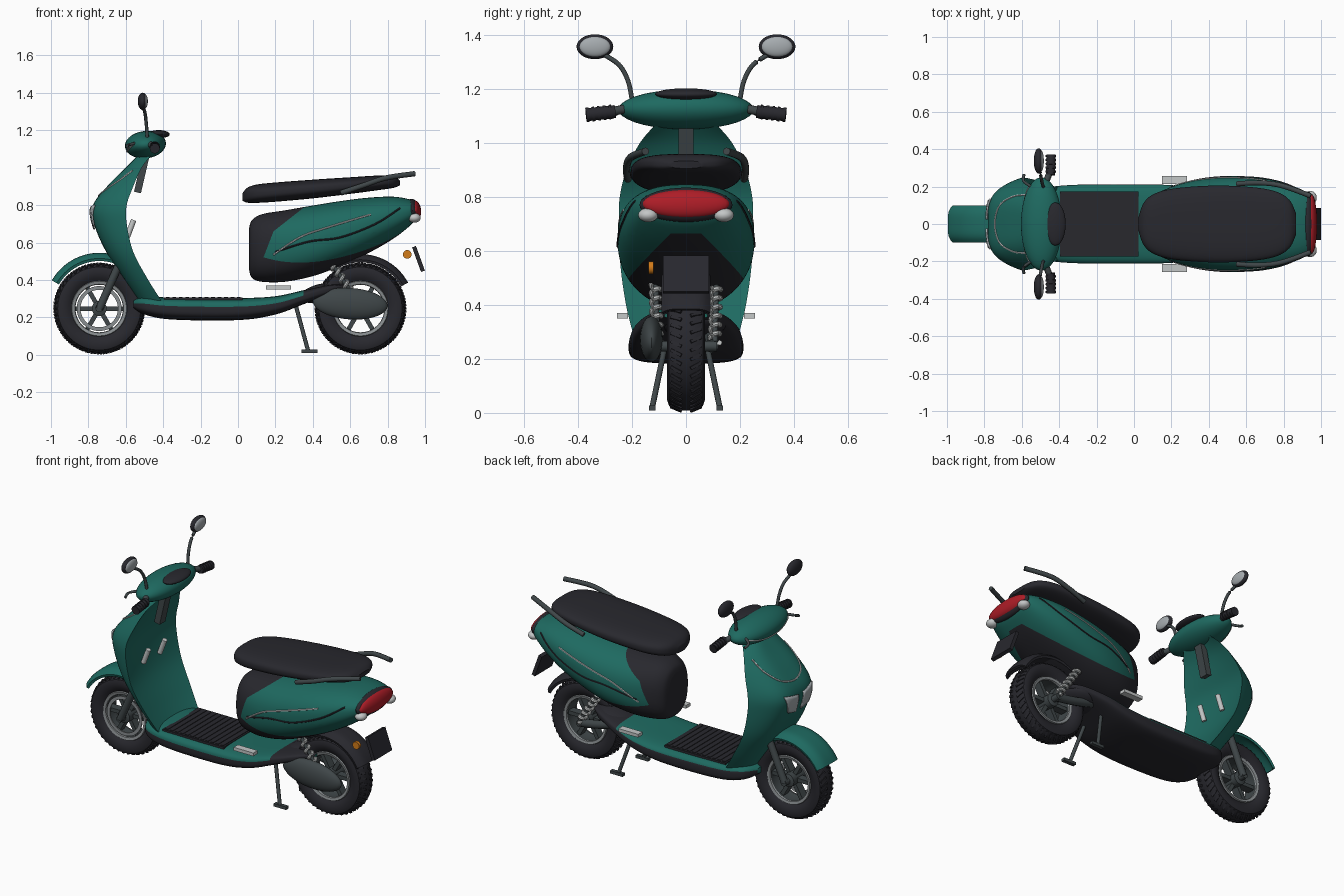
import bpy, bmesh
from math import sin, cos, pi, radians
from mathutils import Vector as V, Matrix as M
from mathutils.bvhtree import BVHTree

if "Cube" in bpy.data.objects:
    bpy.data.objects.remove(bpy.data.objects["Cube"])


def material(name, *rgb):
    m = bpy.data.materials.new(name)
    m.use_nodes = True
    m.diffuse_color = (*rgb, 1)
    bsdf = next(n for n in m.node_tree.nodes if n.type == 'BSDF_PRINCIPLED')
    bsdf.inputs["Base Color"].default_value = (*rgb, 1)
    return m


GREEN = material("teal_green", 0.013, 0.143, 0.118)
BLACK = material("black_plastic", 0.021, 0.021, 0.027)
GREY = material("dark_grey_metal", 0.05, 0.062, 0.066)
STEEL = material("steel", 0.25, 0.27, 0.28)
LIGHT = material("light_grey", 0.55, 0.57, 0.57)
GLASS = material("mirror_glass", 0.38, 0.41, 0.43)
RED = material("tail_red", 0.42, 0.012, 0.02)
AMBER = material("amber", 0.65, 0.2, 0.01)


def finish(name, bm, *mats):
    bmesh.ops.recalc_face_normals(bm, faces=bm.faces)
    me = bpy.data.meshes.new(name)
    bm.to_mesh(me)
    bm.free()
    for m in mats:
        me.materials.append(m)
    ob = bpy.data.objects.new(name, me)
    bpy.context.collection.objects.link(ob)
    bpy.ops.object.select_all(action='DESELECT')
    ob.select_set(True)
    bpy.context.view_layer.objects.active = ob
    bpy.ops.object.shade_smooth_by_angle(angle=radians(40))
    return ob


def spline(keys, n=6):
    """Smooth rows through the key rows."""
    k = [keys[0], *keys, keys[-1]]
    out = []
    for i in range(1, len(k) - 2):
        for s in range(n):
            t = s / n
            out.append([0.5 * (2 * b + (c - a) * t + (2 * a - 5 * b + 4 * c - d) * t * t
                               + (3 * b - a - 3 * c + d) * t ** 3)
                        for a, b, c, d in zip(k[i - 1], k[i], k[i + 1], k[i + 2])])
    return out + [list(keys[-1])]


def skin(rings, loop=False, pick=None):
    bm = bmesh.new()
    rows = [[bm.verts.new(p) for p in r] for r in rings]
    n = len(rows[0])
    for i in range(len(rows) - (not loop)):
        a, b = rows[i], rows[(i + 1) % len(rows)]
        for j in range(n):
            f = bm.faces.new((a[j], a[(j + 1) % n], b[(j + 1) % n], b[j]))
            f.material_index = pick(i, j / n) if pick else 0
    if not loop:
        bm.faces.new(rows[0])
        bm.faces.new(rows[-1])
    return bm


def hull(keys, e, n=48):
    """Rounded sections along x from rows of x, top, bottom, half width."""
    def pw(v):
        return (1 if v > 0 else -1) * abs(v) ** (2 / e)
    return [[(x, w * pw(cos(a)), (t + b) / 2 + (t - b) / 2 * pw(sin(a)))
             for a in (2 * pi * (j + 0.5) / n for j in range(n))]
            for x, t, b, w in spline(keys)]


def tube(name, pts, r, mat, smooth=True, n=10):
    pts = [V(p) for p in (spline(pts) if smooth and len(pts) > 2 else pts)]
    rings = []
    for i, p in enumerate(pts):
        d = (pts[min(i + 1, len(pts) - 1)] - pts[max(i - 1, 0)]).normalized()
        u = d.cross(V((0, 1, 0.01)) if abs(d.y) < 0.8 else V((0, 0, 1))).normalized()
        w = d.cross(u)
        rings.append([p + r * (u * cos(2 * pi * j / n) + w * sin(2 * pi * j / n)) for j in range(n)])
    return finish(name, skin(rings), mat)


def blob(name, c, r, mat, tilt=0):
    bm = bmesh.new()
    bmesh.ops.create_uvsphere(bm, u_segments=32, v_segments=18, radius=1, matrix=M.Translation(c)
                              @ M.Rotation(radians(tilt), 4, 'Y') @ M.Diagonal((*r, 1)))
    return finish(name, bm, mat)


def boxes(name, mat, placed):
    bm = bmesh.new()
    for c, size, rot in placed:
        bmesh.ops.create_cube(bm, size=1, matrix=M.Translation(c) @ rot @ M.Diagonal((*size, 1)))
    return finish(name, bm, mat)


def turn(deg, axis='Y'):
    return M.Rotation(radians(deg), 4, axis)


def lathe(name, c, profile, mat, n=64):
    """Spin a closed (radius, y) profile about the wheel axis."""
    rings = [[(c[0] + r * cos(a), c[1] + y, c[2] + r * sin(a)) for r, y in profile]
             for a in (2 * pi * i / n for i in range(n))]
    return finish(name, skin(rings, loop=True), mat)


def on_surface(ob, origins, d, lift):
    """Drop points on a part along direction d, lifted slightly off it."""
    tree = BVHTree.FromPolygons([v.co for v in ob.data.vertices], [p.vertices for p in ob.data.polygons])
    hits = [tree.ray_cast(V(o), V(d))[0] for o in origins]
    return [h - V(d) * lift for h in hits if h]


# Wheels
for label, x in (("front", -0.742), ("rear", 0.655)):
    c = (x, 0, 0.247)
    half = [(0.145, 0.045), (0.165, 0.06), (0.2, 0.07), (0.222, 0.062), (0.234, 0.04), (0.238, 0.015)]
    lathe(label + "_tyre", c, half + [(r, -y) for r, y in reversed(half)], BLACK)
    lathe(label + "_rim", c, [(0.13, 0.045), (0.148, 0.045), (0.148, -0.045), (0.13, -0.045), (0.137, 0)], GREY)
    lathe(label + "_hub", c, [(0.01, 0.07), (0.04, 0.06), (0.04, -0.06), (0.01, -0.07)], GREY, 32)
    for s in (-1, 1):
        lathe(label + "_rim_lip", c, [(r, s * y) for r, y in ((0.127, 0.043), (0.13, 0.052), (0.146, 0.056),
                                                              (0.15, 0.045))], STEEL)
    boxes(label + "_spokes", GREY, [(V(c) + turn(a) @ V((0.083, 0, 0)), (0.105, 0.05, 0.024), turn(a))
                                    for a in range(0, 360, 60)])
    boxes(label + "_tread", BLACK, [(V(c) + turn(a + s * 2) @ V((0.231, s * 0.036, 0)), (0.014, 0.045, 0.012),
                                     turn(a) @ turn(s * 25, 'X') @ turn(s * 20, 'Z'))
                                    for a in range(0, 360, 8) for s in (-1, 1)])
lathe("front_brake_disc", (-0.742, -0.05, 0.247),
      [(0.1, -0.004), (0.12, -0.004), (0.12, 0.004), (0.1, 0.004)], STEEL)


# Fenders
def fender(name, x, a0, a1, r, w, mat):
    rings = []
    for i in range(33):
        a = radians(a0 + (a1 - a0) * i / 32)
        sect = [(t, r - 0.03 * t ** 4) for t in (k / 6 for k in range(-6, 7))]
        sect += [(t * 0.95, q - 0.014) for t, q in reversed(sect)]
        rings.append([(x + q * cos(a), t * w, 0.25 + q * sin(a)) for t, q in sect])
    finish(name, skin(rings), mat)


fender("front_fender", -0.74, 150, 60, 0.295, 0.1, GREEN)
fender("rear_fender", 0.655, 28, 125, 0.288, 0.09, BLACK)

# Leg shield: rows of z, front x, rear x, half width
shield_rows = [(0.29, -0.53, -0.41, 0.195), (0.4, -0.605, -0.48, 0.222), (0.55, -0.705, -0.56, 0.243),
               (0.7, -0.77, -0.595, 0.248), (0.8, -0.775, -0.595, 0.245), (0.9, -0.7, -0.56, 0.22),
               (1.0, -0.6, -0.515, 0.17), (1.07, -0.53, -0.46, 0.11)]
rings = []
for z, xf, xr, w in spline(shield_rows):
    ts = [sin(pi / 2 * k / 16) for k in range(-16, 17)]
    front = [(xf + (xr - xf) * abs(t) ** 4, t * w, z) for t in ts]
    rear = [(xr - 0.025 * (1 - t * t), t * w * 0.99, z) for t in reversed(ts[1:-1])]
    rings.append(front + rear)
shield = finish("leg_shield", skin(rings), GREEN)
half = [(0.155, 0.985), (0.15, 0.93), (0.11, 0.88), (0.055, 0.858)]
trim = spline(half + [(0, 0.85)] + [(-y, z) for y, z in reversed(half)])
tube("shield_trim", on_surface(shield, [(-2, y, z) for y, z in trim], (1, 0, 0), 0), 0.005, LIGHT, False, 6)
for s, side in ((1, "left"), (-1, "right")):
    grid = [(-2, s * (0.025 + 0.11 * u / 6 * (0.7 + 0.3 * v / 6)), 0.67 + 0.11 * v / 6 + 0.02 * u / 6)
            for v in range(7) for u in range(7)]
    bm = bmesh.new()
    vs = [bm.verts.new(p) for p in on_surface(shield, grid, (1, 0, 0), 0.008)]
    for k in range(42):
        if k % 7 < 6:
            bm.faces.new((vs[k], vs[k + 1], vs[k + 8], vs[k + 7]))
    lamp = finish(side + "_front_lamp", bm, GLASS)
    lamp.modifiers.new("Thickness", 'SOLIDIFY').thickness = 0.009
    lamp.modifiers["Thickness"].offset = 0
    tube(side + "_bag_hook", [(-0.592, s * 0.08, 0.63), (-0.558, s * 0.08, 0.72)], 0.015, LIGHT)
    tube(side + "_fork", [(-0.615, s * 0.092, 0.53), (-0.742, s * 0.092, 0.245)], 0.021, GREY, n=16)
tube("front_axle", [(-0.742, -0.105, 0.247), (-0.742, 0.105, 0.247)], 0.02, GREY)
boxes("steering_column", GREY, [((-0.515, 0, 0.965), (0.038, 0.056, 0.2), turn(13))])

# Handlebar, controls and mirrors
head = blob("handlebar_cover", (-0.495, 0, 1.123), (0.11, 0.25, 0.073), GREEN, -6)
blob("dashboard", (-0.42, 0, 1.18), (0.055, 0.115, 0.021), BLACK, 2)
tube("handlebar_trim", on_surface(head, [(-2, k / 50, 1.085 + 0.9 * (k / 50) ** 2) for k in range(-10, 11)],
                                  (1, 0, 0), 0), 0.005, LIGHT, False, 6)
for s, side in ((1, "left"), (-1, "right")):
    tube(side + "_bar_end", [(-0.48, s * 0.2, 1.13), (-0.445, s * 0.29, 1.112)], 0.017, GREY)
    tube(side + "_grip", [(-0.447, s * 0.262, 1.115), (-0.442, s * 0.37, 1.103)], 0.024, BLACK, n=20)
    for k in range(5):
        y = 0.275 + 0.021 * k
        tube(side + "_grip_rib", [(-0.445, s * y, 1.114 - k / 400), (-0.445, s * (y + 0.01), 1.113 - k / 400)],
             0.027, BLACK, n=20)
    tube(side + "_brake_lever", [(-0.55, s * 0.2, 1.13), (-0.59, s * 0.23, 1.12), (-0.588, s * 0.265, 1.105)],
         0.008, GREY)
    tube(side + "_mirror_stalk", [(-0.485, s * 0.2, 1.16), (-0.49, s * 0.215, 1.23), (-0.497, s * 0.25, 1.29),
                                  (-0.51, s * 0.32, 1.335)], 0.009, GREY)
    blob(side + "_mirror_shell", (-0.51, s * 0.337, 1.355), (0.026, 0.068, 0.046), BLACK)
    blob(side + "_mirror_glass", (-0.497, s * 0.337, 1.355), (0.015, 0.057, 0.037), GLASS)

# Footboard, green above and black below and behind, with ribbed mat
floor_rows = [(-0.56, 0.29, 0.25, 0.1), (-0.5, 0.31, 0.215, 0.18), (-0.35, 0.306, 0.188, 0.208),
              (0, 0.303, 0.185, 0.212), (0.2, 0.313, 0.215, 0.208), (0.35, 0.345, 0.27, 0.19),
              (0.5, 0.375, 0.325, 0.14), (0.58, 0.37, 0.35, 0.08)]
finish("footboard", skin(hull(floor_rows, 3.6), pick=lambda i, t: 0 if 0.02 < t < 0.47 and i < 30 else 1),
       GREEN, BLACK)
blob("engine_mount", (0.45, 0.03, 0.33), (0.12, 0.12, 0.05), BLACK, -12)
still = M.Identity(4)
boxes("floor_mat", BLACK, [((-0.185, 0, 0.2995), (0.42, 0.35, 0.014), still)])
boxes("mat_ribs", BLACK, [((-0.375 + 0.0345 * k, 0, 0.305), (0.02, 0.33, 0.01), still) for k in range(12)])

# Rear body, cut along slanted seams into green panels and an arched black base
body_rows = [(0.06, 0.68, 0.45, 0.08), (0.075, 0.72, 0.41, 0.125), (0.13, 0.752, 0.39, 0.168),
             (0.25, 0.772, 0.39, 0.215), (0.4, 0.798, 0.42, 0.246), (0.55, 0.822, 0.475, 0.253),
             (0.7, 0.84, 0.545, 0.242), (0.83, 0.845, 0.62, 0.21), (0.92, 0.83, 0.69, 0.172),
             (0.95, 0.81, 0.73, 0.14)]
bm = skin(hull(body_rows, 2.4, 64))
front_seams = [(V((0.14, 0, 0.53)), V((0.13, 0, -0.05))), (V((0.19, 0, 0.66)), V((0.11, 0, -0.14)))]
low_seams = [(V((0, 0, z)), V((-0.055, k, 1))) for k, z in ((0, 0.615), (0.9, 0.665), (-0.9, 0.665))]
for co, no in front_seams + low_seams:
    bmesh.ops.bisect_plane(bm, geom=bm.verts[:] + bm.edges[:] + bm.faces[:], plane_co=co, plane_no=no)
for f in bm.faces:
    p = f.calc_center_median()
    behind = all((p - co).dot(no) > 0 for co, no in front_seams)
    above = any((p - co).dot(no) > 0 for co, no in low_seams)
    f.material_index = 0 if behind and above else 1
body = finish("rear_body", bm, GREEN, BLACK)
light_line = spline([(0.19, 0.535), (0.33, 0.627), (0.465, 0.676), (0.71, 0.75)])
dark_line = spline([(0.2, 0.55), (0.38, 0.605), (0.545, 0.627), (0.73, 0.697), (0.866, 0.783)])
for s, side in ((1, "left"), (-1, "right")):
    for kind, line, mat in (("light_trim", light_line, LIGHT), ("dark_trim", dark_line, BLACK)):
        pts = on_surface(body, [(x, s * 2, z) for x, z in line], (0, -s, 0), 0)
        tube(side + "_" + kind, pts, 0.005, mat, False, 6)

# Seat
seat_rows = [(0.025, 0.865, 0.822, 0.04), (0.05, 0.893, 0.813, 0.11), (0.1, 0.91, 0.812, 0.157),
             (0.2, 0.921, 0.818, 0.188), (0.4, 0.936, 0.836, 0.205), (0.6, 0.949, 0.86, 0.2),
             (0.75, 0.958, 0.88, 0.177), (0.83, 0.954, 0.892, 0.13), (0.865, 0.932, 0.905, 0.06)]
finish("seat", skin(hull(seat_rows, 2.8)), BLACK)

# Tail lamp, plate and reflector
blob("tail_lamp_surround", (0.933, 0, 0.77), (0.039, 0.172, 0.064), BLACK, -8)
blob("tail_lamp", (0.947, 0, 0.773), (0.032, 0.16, 0.053), RED, -8)
boxes("number_plate", BLACK, [((0.965, 0, 0.512), (0.022, 0.17, 0.14), turn(-20))])
tube("side_reflector", [(0.905, -0.138, 0.537), (0.905, -0.12, 0.537)], 0.023, AMBER, n=20)

# Drive unit, suspension, stand, pegs and rails
blob("drive_cover", (0.6, -0.128, 0.273), (0.2, 0.043, 0.084), GREY, 4)
tube("swing_arm", [(0.38, 0.09, 0.31), (0.52, 0.095, 0.27), (0.655, 0.095, 0.247)], 0.025, GREY)
tube("rear_axle", [(0.655, -0.12, 0.247), (0.655, 0.115, 0.247)], 0.02, GREY)
for s, side in ((1, "left"), (-1, "right")):
    top, low = V((0.5, s * 0.112, 0.49)), V((0.655, s * 0.107, 0.26))
    d = (low - top).normalized()
    u, w = V((0, 1, 0)), d.cross(V((0, 1, 0))).normalized()
    coil = [top.lerp(low, i / 112) + 0.017 * (u * cos(i * pi / 8) + w * sin(i * pi / 8)) for i in range(113)]
    tube(side + "_spring", coil, 0.01, LIGHT, False, 8)
    tube(side + "_damper", [top, low], 0.011, GREY)
    tube(side + "_stand_leg", [(0.31, s * 0.075, 0.26), (0.375, s * 0.125, 0.02)], 0.011, GREY)
    boxes(side + "_stand_foot", GREY, [((0.383, s * 0.125, 0.018), (0.085, 0.024, 0.018), still)])
    boxes(side + "_foot_peg", LIGHT, [((0.217, s * 0.235, 0.36), (0.135, 0.042, 0.02), still)])
    tube(side + "_grab_rail", [(0.55, s * 0.215, 0.865), (0.67, s * 0.22, 0.905), (0.79, s * 0.205, 0.945),
                               (0.945, s * 0.15, 0.968)], 0.014, GREY)
    blob(side + "_rear_indicator", (0.942, s * 0.14, 0.732), (0.035, 0.037, 0.026), LIGHT)
